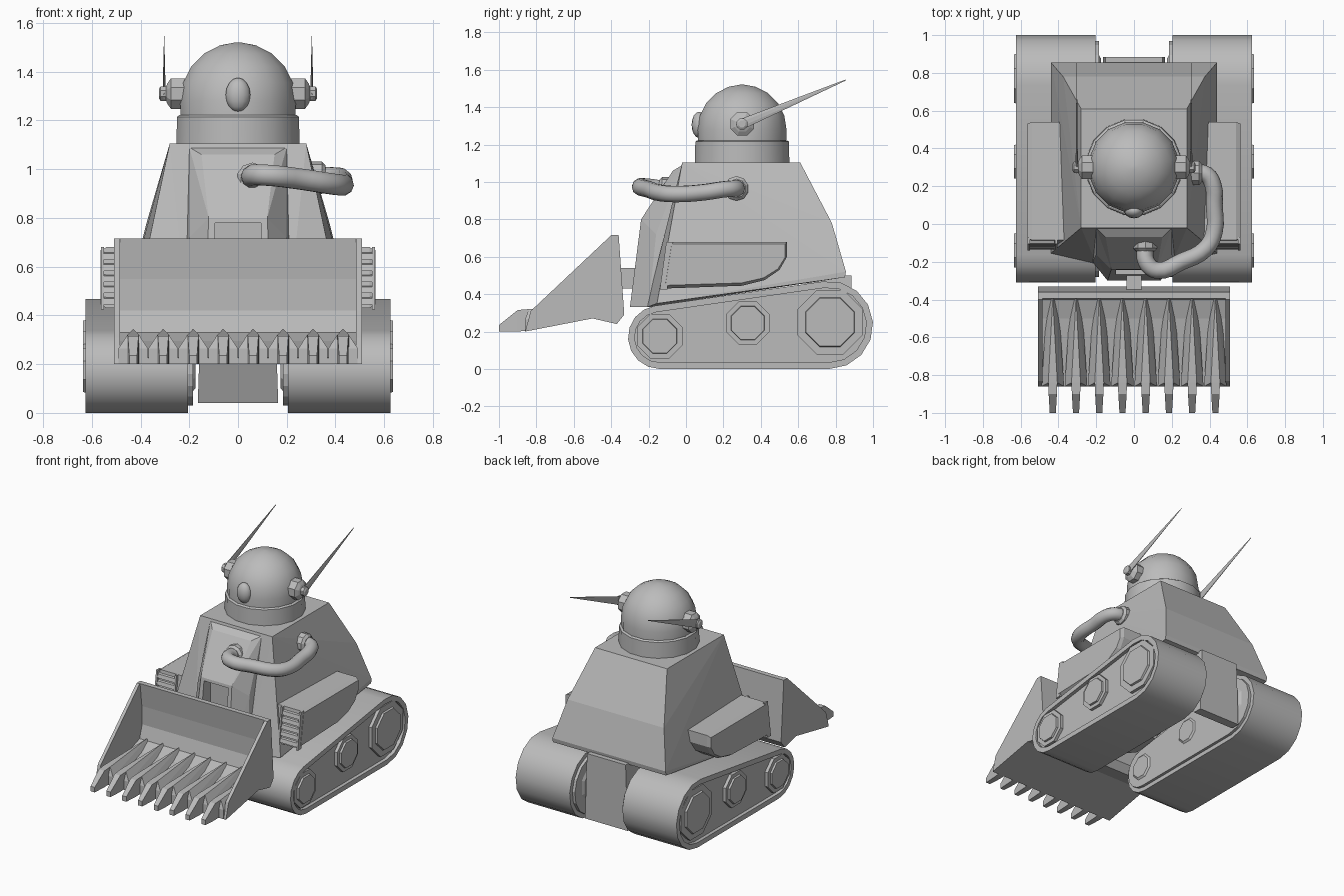
import bpy, bmesh, math
from mathutils import Vector, Matrix

if "Cube" in bpy.data.objects:
    bpy.data.objects.remove(bpy.data.objects["Cube"])

grey = bpy.data.materials.new("plain_grey")
grey.diffuse_color = (0.5, 0.5, 0.5, 1)
grey.use_nodes = True
grey.node_tree.nodes["Principled BSDF"].inputs["Base Color"].default_value = grey.diffuse_color


def finish(name, bm, smooth=None):
    bmesh.ops.recalc_face_normals(bm, faces=bm.faces)
    me = bpy.data.meshes.new(name)
    bm.to_mesh(me)
    bm.free()
    me.materials.append(grey)
    ob = bpy.data.objects.new(name, me)
    bpy.context.collection.objects.link(ob)
    if smooth:
        bpy.ops.object.select_all(action='DESELECT')
        bpy.context.view_layer.objects.active = ob
        ob.select_set(True)
        bpy.ops.object.shade_smooth_by_angle(angle=math.radians(smooth))
    return ob


def hull(name, pts, mirror=False):
    """Convex solid around points, optionally mirrored in x."""
    bm = bmesh.new()
    pts = list(pts) + ([(-x, y, z) for x, y, z in pts] if mirror else [])
    for p in pts:
        bm.verts.new(p)
    r = bmesh.ops.convex_hull(bm, input=bm.verts)
    loose = [v for v in bm.verts if not v.link_faces]
    bmesh.ops.delete(bm, geom=loose, context='VERTS')
    bmesh.ops.dissolve_limit(bm, angle_limit=0.02, verts=bm.verts, edges=bm.edges)
    return finish(name, bm)


def loft(name, rings, smooth=None, closed=False):
    """Skin a list of equal-length point loops; cap the ends unless closed."""
    bm = bmesh.new()
    vs = [[bm.verts.new(p) for p in r] for r in rings]
    n = len(vs[0])
    for a, b in zip(vs, vs[1:] + ([vs[0]] if closed else [])):
        for i in range(n):
            bm.faces.new((a[i], a[(i + 1) % n], b[(i + 1) % n], b[i]))
    if not closed:
        bm.faces.new(vs[0])
        bm.faces.new(vs[-1])
    return finish(name, bm, smooth)


def prism(name, prof, x0, x1):
    return loft(name, [[(x, y, z) for y, z in prof] for x in (x0, x1)])


def spin(name, centre, axis, steps, n, smooth=None, sx=1.0, turn=0.5):
    """Stack of (offset, radius) polygons along an axis."""
    q = Vector(axis).to_track_quat('Z', 'Y').to_matrix()
    rings = [[Vector(centre) + q @ Vector((sx * r * math.cos((i + turn) * math.tau / n),
                                           r * math.sin((i + turn) * math.tau / n), h))
              for i in range(n)] for h, r in steps]
    return loft(name, rings, smooth)


# Main body and sloped nose
hull("body", [(.28, -.02, 1.105), (.28, .61, 1.105), (.375, .78, .78), (.44, .855, .52),
              (.44, .85, .49), (.44, -.155, .35), (.2, -.21, .33)], True)
nose = hull("nose", [(.2, -.02, 1.09), (.15, -.07, 1.06), (.12, -.24, .8), (.14, -.3, .33),
                     (.2, -.16, .72), (.22, -.2, .33), (.2, 0, .33), (.2, 0, 1.0)], True)
cutter = hull("slot_cutter", [(.095, -.5, .58), (.095, -.17, .58), (.095, -.5, .78), (.095, -.17, .78)], True)
cutter.hide_render = True
cutter.hide_viewport = True
cut = nose.modifiers.new("slot", 'BOOLEAN')
cut.operation, cut.object, cut.solver = 'DIFFERENCE', cutter, 'EXACT'
hull("rear_plate", [(.15, .62, .5), (.15, .885, .5), (.165, .885, .04), (.165, .82, .04)], True)
hull("blade_arm", [(.04, -.37, .43), (.04, -.37, .54), (.04, -.2, .43), (.04, -.2, .54)], True)


# Track outline around a front and a rear circle
def outline(inset):
    a, b, ra, rb = (-.14, .17), (.765, .235), .17 - inset, .235 - inset
    pts = []
    for (cy, cz), r, t0, t1 in ((b, rb, -90, 98), (a, ra, 98, 270)):
        for i in range(9):
            t = math.radians(t0 + (t1 - t0) * i / 8)
            pts.append((cy + r * math.cos(t), cz + r * math.sin(t)))
    return pts


WHEELS = (("front", -.14, .175, .13, .1), ("middle", .33, .245, .125, .098), ("rear", .77, .25, .187, .143))
for s, side in ((1, "right"), (-1, "left")):
    steps = [(.23, .04), (.205, .04), (.205, 0), (.625, 0), (.625, .035), (.6, .035)]
    loft(side + "_track", [[(s * x, y, z) for y, z in outline(i)] for x, i in steps], 35)
    prism(side + "_track_inner", outline(.03), s * .185, s * .24)
    for w, y, z, r, ri in WHEELS:
        spin(f"{side}_{w}_wheel", (0, y, z), (s, 0, 0),
             [(.175, ri * .8), (.19, ri), (.2, r), (.622, r), (.622, ri), (.635, ri * .97)], 8)

    # Side pod: chamfered box with a louvred front
    pod = [(-.12, .43), (-.085, .68), (.54, .68), (.54, .6), (.5, .53), (.42, .475), (.3, .445)]
    cy, cz = .2, .57
    shrunk = [(cy + (y - cy) * .97, cz + (z - cz) * .88) for y, z in pod]
    loft(side + "_pod", [[(s * .36, y, z) for y, z in pod], [(s * .54, y, z) for y, z in pod],
                         [(s * .565, y, z) for y, z in shrunk]])
    for i in range(5):
        z = .445 + i * .046
        y = -.118 + (z - .43) * .14
        prism(f"{side}_louvre_{i}", [(y + .02, z), (y - .02, z), (y - .012, z + .025), (y + .025, z + .036)],
              s * .42, s * .55)
    for x in (.405, .55):
        prism(f"{side}_louvre_frame", [(-.14, .425), (-.105, .68), (-.07, .68), (-.1, .425)], s * x, s * (x + .013))

    # Ear and flat antenna
    spin(side + "_ear", (0, .3, 1.31), (s, 0, 0),
         [(.2, .065), (.225, .068), (.275, .068), (.29, .045), (.295, .032), (.318, .032), (.325, .02)], 8)
    d = Vector((0, .92, .39))
    spin(side + "_antenna", (s * .303, .3, 1.31), d, [(-.03, .012), (0, .03), (.6, .003)], 8, sx=.22)

# Collar, domed head and eye
spin("collar", (0, .3, 0), (0, 0, 1), [(1.09, .258), (1.215, .255), (1.222, .245)], 16, 35)
dome = [(1.2, .24)] + [(1.28 + .24 * math.sin(math.radians(t)), .242 * math.cos(math.radians(t)))
                       for t in (0, 18, 36, 54, 72, 87)]
spin("head", (0, .3, 0), (0, 0, 1), dome, 16, 50)
bm = bmesh.new()
bmesh.ops.create_uvsphere(bm, u_segments=14, v_segments=8, radius=1,
                          matrix=Matrix.Translation((0, .07, 1.305)) @ Matrix.Diagonal((.052, .04, .07, 1)))
finish("eye", bm, 50)

# Hose with end flanges
path = [(.06, -.11, .96), (.065, -.2, .975), (.12, -.245, .975), (.25, -.2, .96), (.38, -.13, .94),
        (.425, -.04, .935), (.425, .1, .945), (.42, .2, .96), (.385, .26, .965), (.31, .275, .965)]
cu = bpy.data.curves.new("hose_path", 'CURVE')
cu.dimensions, cu.bevel_depth, cu.bevel_resolution, cu.resolution_u = '3D', .045, 3, 4
cu.use_fill_caps = True
sp = cu.splines.new('BEZIER')
sp.bezier_points.add(len(path) - 1)
for p, co in zip(sp.bezier_points, path):
    p.co = co
    p.handle_left_type = p.handle_right_type = 'AUTO'
cu.materials.append(grey)
bpy.context.collection.objects.link(bpy.data.objects.new("hose", cu))
spin("hose_flange_front", (.06, -.11, .96), (0, -1, .05), [(-.04, .066), (.02, .066), (.035, .05)], 10)
spin("hose_flange_side", (.33, .27, .965), (1, 0, 0), [(-.03, .066), (.015, .066), (.03, .05)], 10)

# Bucket: side plates, curved back wall and floor
cheek = [(-.36, .715), (-.4, .715), (-.83, .31), (-.86, .2), (-.5, .27), (-.37, .24), (-.33, .29)]
for s, side in ((1, "right"), (-1, "left")):
    prism(side + "_bucket_cheek", cheek, s * .508, s * .485)
shell = [(-.36, .715), (-.395, .715), (-.375, .55), (-.372, .42), (-.4, .33), (-.5, .295),
         (-.86, .225), (-.86, .2), (-.5, .27), (-.37, .24), (-.33, .29)]
prism("bucket_shell", shell, -.49, .49)

# Teeth with ridges tapering back into the floor
for i in range(8):
    x = -.43 + i * .123
    rings = [[(x + a * w, y, z0), (x - a * w, y, z0), (x - a * w, y, z1), (x + a * w, y, z1)]
             for a, w, y, z0, z1 in ((1, .016, -1, .2, .235), (1, .022, -.9, .2, .315), (1, .024, -.84, .205, .32))]
    loft(f"tooth_{i}", rings)
    hull(f"ridge_{i}", [(x - .06, -.86, .2), (x + .06, -.86, .2), (x - .06, -.86, .265), (x + .06, -.86, .265),
                        (x - .024, -.84, .32), (x + .024, -.84, .32), (x - .03, -.4, .29), (x + .03, -.4, .29),
                        (x, -.39, .345)])
